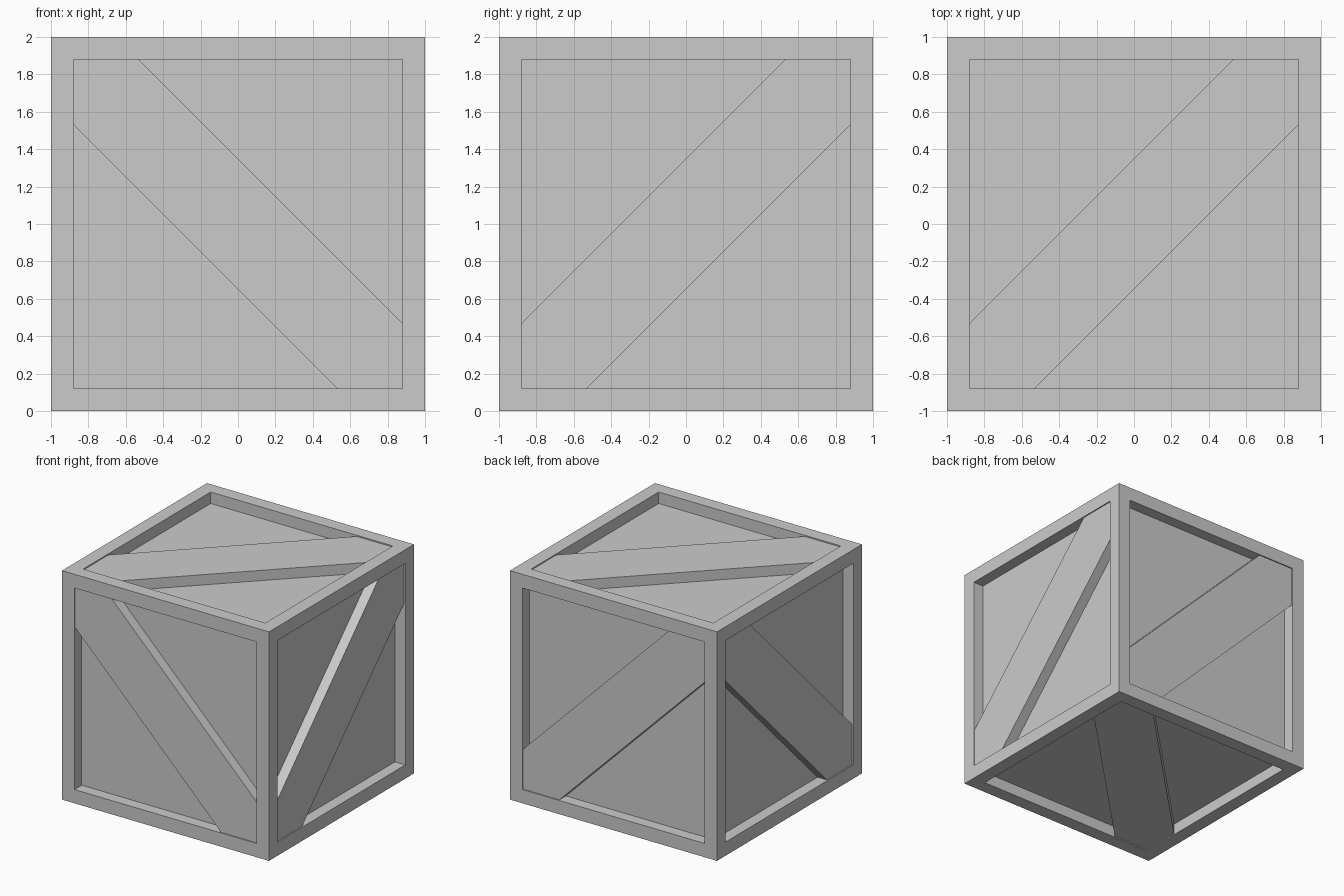
import bpy, bmesh
from mathutils import Vector

if "Cube" in bpy.data.objects:
    bpy.data.objects.remove(bpy.data.objects["Cube"])

INNER = 0.88      # half size of the opening inside the frame
CUT = 0.53        # where the brace edges meet the frame
PANEL = 0.90      # distance of the recessed panels from the centre
BRACE = 0.99      # distance of the brace faces from the centre


def add_object(name, bm):
    bmesh.ops.recalc_face_normals(bm, faces=bm.faces[:])
    mesh = bpy.data.meshes.new(name)
    bm.to_mesh(mesh)
    bm.free()
    obj = bpy.data.objects.new(name, mesh)
    obj.location.z = 1
    bpy.context.collection.objects.link(obj)


# crate body: cube with a square frame and sunken panel on every side
bm = bmesh.new()
bmesh.ops.create_cube(bm, size=2)
sides = bm.faces[:]
bmesh.ops.inset_individual(bm, faces=sides, thickness=1 - INNER, use_even_offset=True)
walls = bmesh.ops.extrude_discrete_faces(bm, faces=sides)
for f in walls["faces"]:
    axis = f.calc_center_median().normalized()
    bmesh.ops.translate(bm, verts=f.verts[:], vec=axis * (PANEL - 1))
add_object("crate_body", bm)

# diagonal brace outline, running from lower left to upper right
OUTLINE = [(-INNER, -INNER), (-CUT, -INNER), (INNER, CUT),
           (INNER, INNER), (CUT, INNER), (-INNER, -CUT)]


def brace(name, u, v, n):
    bm = bmesh.new()
    u, v, n = Vector(u), Vector(v), Vector(n)
    face = bm.faces.new([bm.verts.new(u * a + v * b + n * PANEL) for a, b in OUTLINE])
    ext = bmesh.ops.extrude_face_region(bm, geom=[face])
    top = [g for g in ext["geom"] if isinstance(g, bmesh.types.BMVert)]
    bmesh.ops.translate(bm, verts=top, vec=n * (BRACE - PANEL))
    add_object(name, bm)


# one brace per side, opposite sides parallel
X, Y, Z = Vector((1, 0, 0)), Vector((0, 1, 0)), Vector((0, 0, 1))
for name, u, v, n in [("front_brace", -X, Z, -Y), ("back_brace", -X, Z, Y),
                      ("right_brace", Y, Z, X), ("left_brace", Y, Z, -X),
                      ("top_brace", X, Y, Z), ("bottom_brace", X, Y, -Z)]:
    brace(name, u, v, n)
